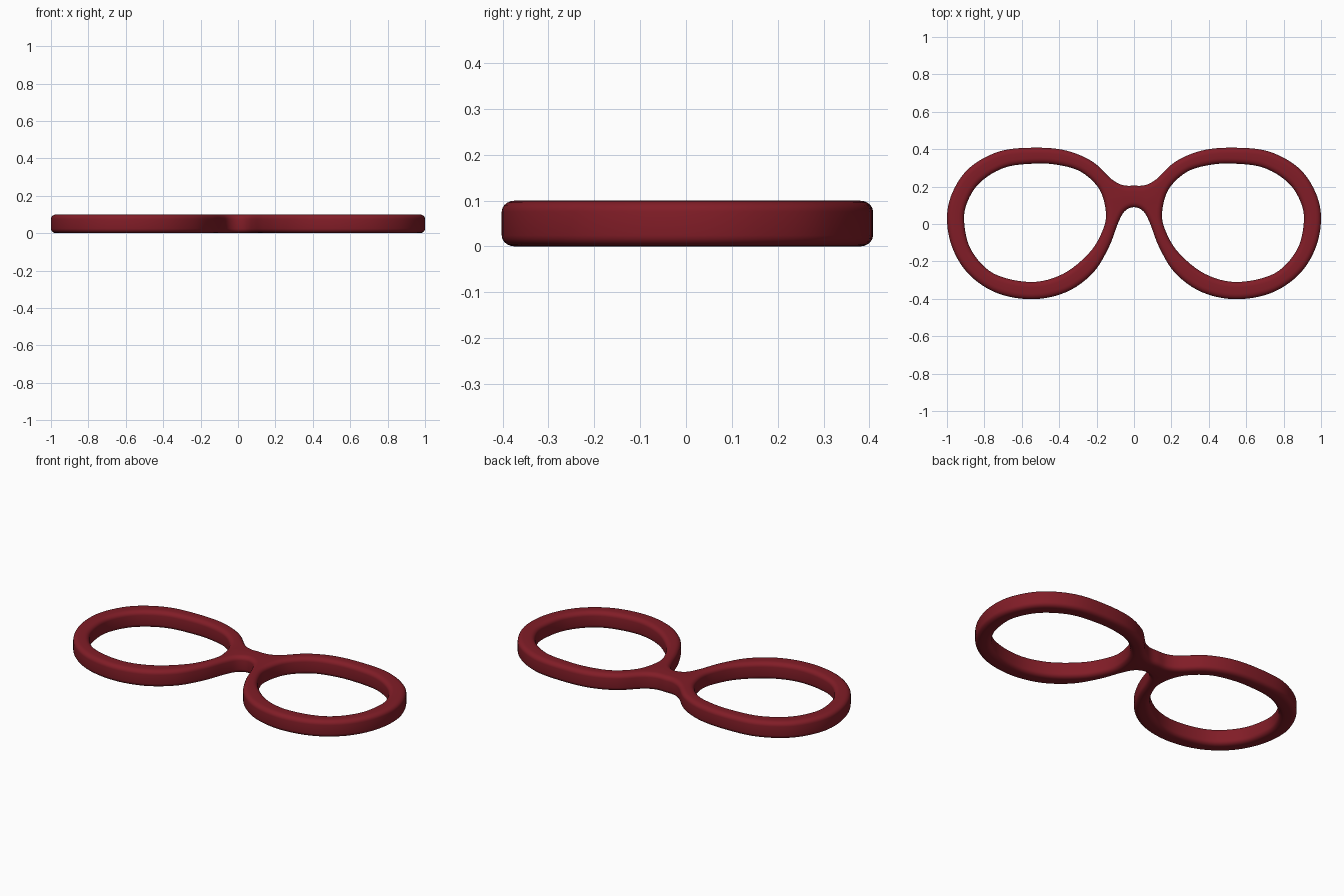
import bpy, bmesh, math
from mathutils import Vector

if "Cube" in bpy.data.objects:
    bpy.data.objects.remove(bpy.data.objects["Cube"])

HEIGHT = 0.1
ROUND_W, ROUND_H = 0.029, 0.024   # size of the rounded edge
STEPS, ARC = 6, 5

# Right half of the outer outline, from bridge top clockwise to bridge underside
half = [(0, .205), (.06, .208), (.12, .24), (.22, .332), (.36, .392), (.53, .408),
        (.72, .388), (.88, .30), (.97, .17), (1.0, .03), (.97, -.13), (.88, -.272),
        (.73, -.37), (.54, -.402), (.36, -.363), (.22, -.262), (.135, -.125),
        (.085, .005), (.05, .068), (0, .09)]
outline = half + [(-x, y) for x, y in half[-2:0:-1]]

# Right lens opening, clockwise
lens = [(.15, .06), (.185, .185), (.28, .277), (.40, .315), (.53, .323), (.69, .302),
        (.82, .225), (.89, .12), (.908, .01), (.87, -.14), (.75, -.265), (.55, -.31),
        (.38, -.267), (.24, -.155), (.17, -.04)]
right_hole = lens[::-1]
left_hole = [(-x, y) for x, y in lens]


def smooth_loop(points):
    """Closed Catmull-Rom curve through the points."""
    p = [Vector(q) for q in points]
    n = len(p)
    out = []
    for i in range(n):
        a, b, c, d = p[i - 1], p[i], p[(i + 1) % n], p[(i + 2) % n]
        for k in range(STEPS):
            t = k / STEPS
            out.append(0.5 * (2 * b + (c - a) * t + (2 * a - 5 * b + 4 * c - d) * t * t
                              + (3 * b - a - 3 * c + d) * t ** 3))
    return out


def inset(loop, dist):
    """Move the loop into the material, which lies on its right."""
    n = len(loop)
    res = []
    for i in range(n):
        t = (loop[(i + 1) % n] - loop[i - 1]).normalized()
        res.append(loop[i] + Vector((t.y, -t.x)) * dist)
    return res


# Rounded wall section: (inset, z) from bottom to top
angles = [math.pi / 2 * i / ARC for i in range(ARC + 1)]
section = [(ROUND_W * (1 - math.sin(a)), ROUND_H * (1 - math.cos(a))) for a in angles]
section += [(d, HEIGHT - z) for d, z in reversed(section)]

bm = bmesh.new()
bottom_edges, top_edges = [], []
for pts in (outline, right_hole, left_hole):
    loop = smooth_loop(pts)
    rings = [[bm.verts.new((v.x, v.y, z)) for v in inset(loop, d)] for d, z in section]
    n = len(loop)
    for lo, hi in zip(rings, rings[1:]):
        for i in range(n):
            j = (i + 1) % n
            bm.faces.new((lo[i], lo[j], hi[j], hi[i]))
    for ring, store in ((rings[0], bottom_edges), (rings[-1], top_edges)):
        store += [bm.edges.get((ring[i], ring[(i + 1) % n])) for i in range(n)]

# Top and bottom faces with the two openings
for edges, z in ((bottom_edges, -1), (top_edges, 1)):
    bmesh.ops.triangle_fill(bm, use_beauty=True, edges=edges, normal=(0, 0, z))
bmesh.ops.recalc_face_normals(bm, faces=bm.faces)

mesh = bpy.data.meshes.new("glasses_frame")
bm.to_mesh(mesh)
bm.free()
frame = bpy.data.objects.new("glasses_frame", mesh)
bpy.context.collection.objects.link(frame)

mat = bpy.data.materials.new("dark_red")
mat.diffuse_color = (0.22, 0.012, 0.02, 1)
mat.use_nodes = True
mat.node_tree.nodes["Principled BSDF"].inputs["Base Color"].default_value = mat.diffuse_color
mesh.materials.append(mat)

bpy.context.view_layer.objects.active = frame
frame.select_set(True)
bpy.ops.object.shade_smooth_by_angle(angle=math.radians(40))
